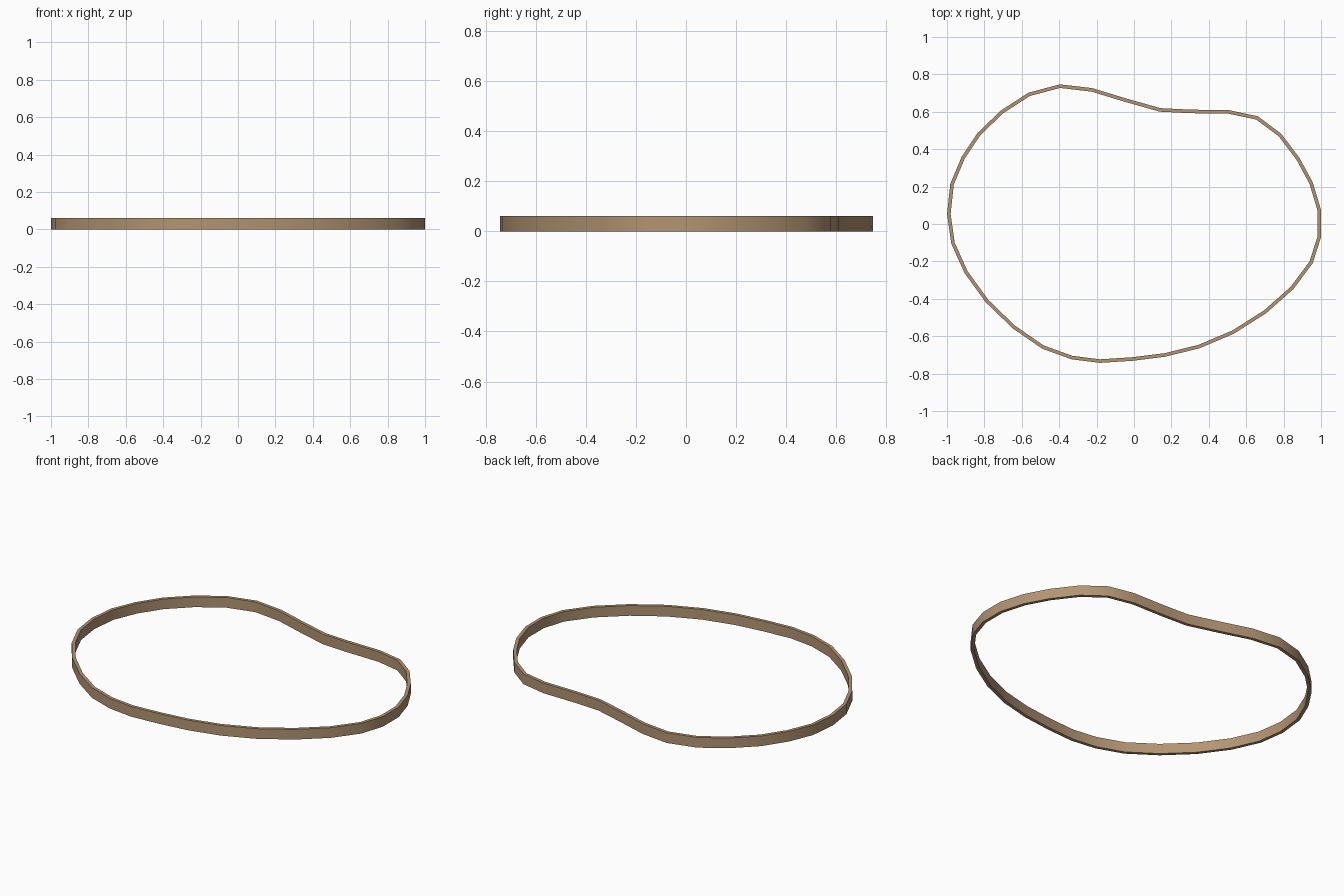
import bpy, bmesh, math
from mathutils import Vector

if "Cube" in bpy.data.objects:
    bpy.data.objects.remove(bpy.data.objects["Cube"])

HEIGHT, HALF_THICK = 0.06, 0.0095

# Centreline of the band, seen from the top (clockwise)
PATH = [(-.396, .737), (-.225, .717), (-.048, .663), (.139, .610), (.300, .602),
        (.508, .599), (.658, .567), (.780, .476), (.877, .348), (.947, .219),
        (.990, .075), (.990, -.070), (.947, -.205), (.845, -.342), (.700, -.470),
        (.530, -.578), (.348, -.655), (.166, -.700), (-.010, -.722), (-.182, -.733),
        (-.332, -.714), (-.487, -.658), (-.642, -.551), (-.786, -.412), (-.898, -.257),
        (-.968, -.102), (-.990, .053), (-.973, .212), (-.914, .353), (-.829, .481),
        (-.706, .599), (-.561, .693)]
pts = [Vector(p) for p in PATH]
n = len(pts)


def mitre(i):
    """Outward offset at a corner that keeps the band thickness even."""
    a = (pts[i] - pts[i - 1]).normalized()
    b = (pts[(i + 1) % n] - pts[i]).normalized()
    na, nb = Vector((-a.y, a.x)), Vector((-b.y, b.x))
    m = (na + nb).normalized()
    return m * HALF_THICK / m.dot(na)


# Rectangular section swept around the closed path
bm = bmesh.new()
rings = []
for i, p in enumerate(pts):
    o = mitre(i)
    rings.append([bm.verts.new((p.x + s * o.x, p.y + s * o.y, z))
                  for s, z in ((1, 0), (1, HEIGHT), (-1, HEIGHT), (-1, 0))])
for i in range(n):
    r, q = rings[i], rings[(i + 1) % n]
    for k in range(4):
        j = (k + 1) % 4
        bm.faces.new((r[k], r[j], q[j], q[k]))
bmesh.ops.recalc_face_normals(bm, faces=bm.faces)

mesh = bpy.data.meshes.new("band")
bm.to_mesh(mesh)
bm.free()
band = bpy.data.objects.new("band", mesh)
bpy.context.collection.objects.link(band)

# Tan colour
tan = bpy.data.materials.new("tan")
tan.diffuse_color = (0.45, 0.30, 0.17, 1)
tan.use_nodes = True
tan.node_tree.nodes["Principled BSDF"].inputs["Base Color"].default_value = tan.diffuse_color
mesh.materials.append(tan)

# Smooth walls with crisp rims
bpy.context.view_layer.objects.active = band
band.select_set(True)
bpy.ops.object.shade_smooth_by_angle(angle=math.radians(30))
